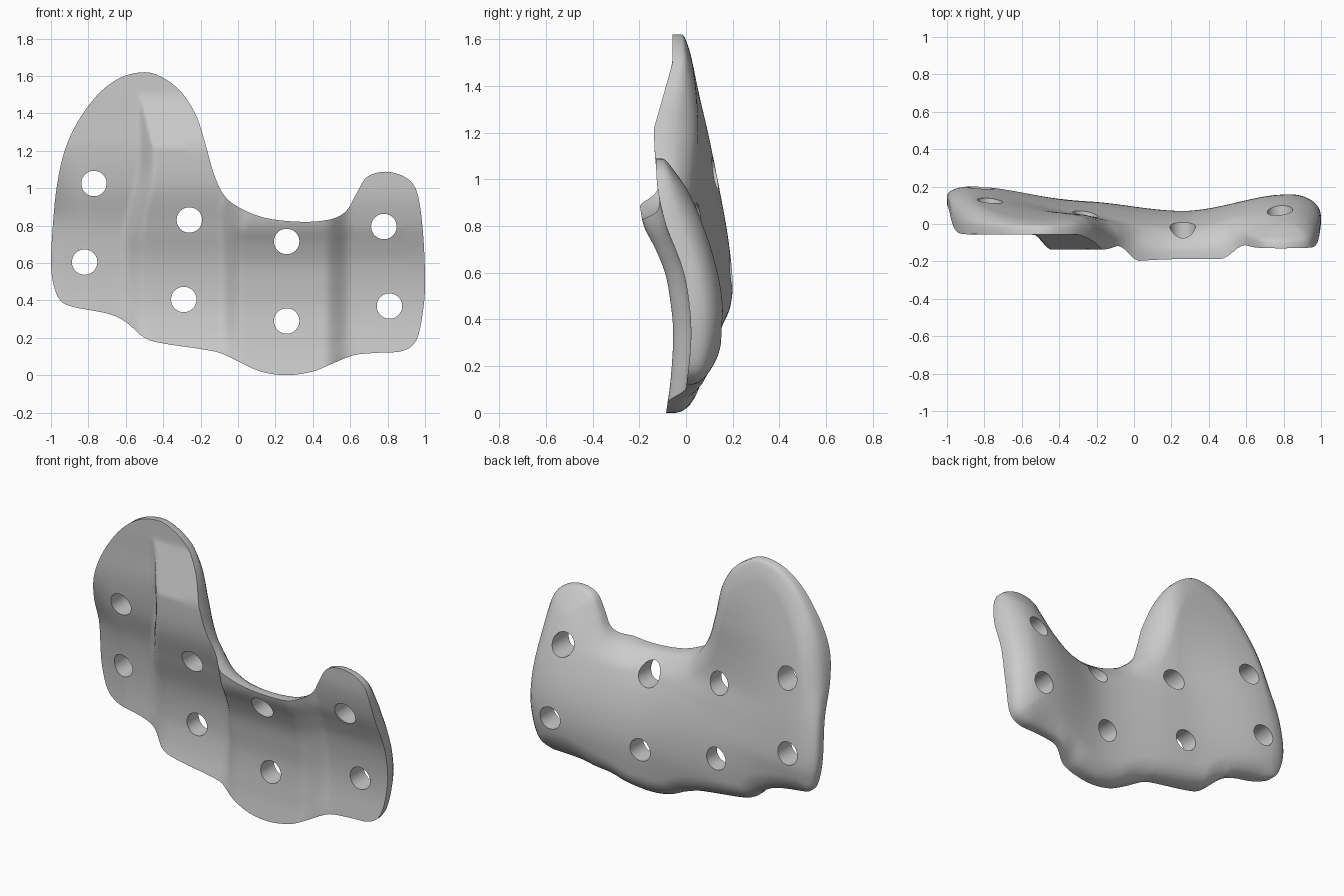
import bpy, bmesh, math
from mathutils import Vector, kdtree
from mathutils.geometry import delaunay_2d_cdt

if "Cube" in bpy.data.objects:
    bpy.data.objects.remove(bpy.data.objects["Cube"])

# Plate outline seen from the front (x, z), counter-clockwise
OUTLINE = [
    (.26, 0), (.4, .02), (.5, .06), (.62, .107), (.75, .12), (.88, .13), (.955, .19), (.99, .35),
    (1, .5), (.99, .75), (.96, .97), (.9, 1.055), (.79, 1.088), (.69, 1.06), (.635, .975), (.58, .88),
    (.5, .835), (.35, .82), (.15, .84), (0, .9), (-.08, .97), (-.13, 1.08), (-.17, 1.22),
    (-.22, 1.38), (-.3, 1.51), (-.4, 1.59), (-.5, 1.62), (-.63, 1.59), (-.75, 1.5), (-.86, 1.35),
    (-.93, 1.19), (-.97, 1), (-.99, .8), (-1, .6), (-.985, .48), (-.95, .4), (-.88, .365),
    (-.7, .33), (-.6, .285), (-.5, .2), (-.4, .17), (-.2, .14), (-.1, .12), (0, .075), (.12, .02)]
HOLES = [(-.77, 1.025), (-.82, .605), (-.26, .83), (-.29, .405),
         (.26, .715), (.26, .29), (.78, .795), (.81, .37)]
HOLE_R = .068

# Depth profiles (z, y) of the four vertical bands, left to right
FRONT = [
    [(.3, .06), (.45, .065), (.6, .058), (.8, .03), (1, -.025), (1.2, -.052), (1.4, -.055), (1.62, -.06)],
    [(.1, -.03), (.25, .005), (.4, .02), (.6, 0), (.8, -.06), (1, -.12), (1.2, -.137), (1.62, -.137)],
    [(0, -.085), (.15, -.065), (.35, -.055), (.5, -.07), (.6, -.09), (.7, -.13), (.8, -.18), (.9, -.2)],
    [(.1, 0), (.3, .02), (.45, .015), (.6, -.01), (.7, -.045), (.8, -.085), (.95, -.12), (1.09, -.13)]]
BACK = [
    [(.3, .165), (.45, .19), (.55, .2), (.75, .18), (1, .135), (1.2, .095), (1.4, .05), (1.62, .005)],
    [(.1, .09), (.3, .12), (.5, .115), (.7, .08), (.85, .05), (1, .045), (1.2, .05), (1.4, .04), (1.62, .005)],
    [(0, .03), (.1, .05), (.3, .07), (.45, .06), (.6, .025), (.715, -.02), (.83, -.08), (1, -.1)],
    [(.1, .1), (.3, .15), (.45, .157), (.6, .135), (.8, .075), (.95, .01), (1.09, -.06)]]
BACK_STEPS = [(-.87, -.2), (-.3, .26), (.26, .82)]    # gentle blends between bands


def smooth(a, b, v):
    t = min(max((v - a) / (b - a), 0), 1)
    return t * t * (3 - 2 * t)


def curve(pts, z):
    """Smooth interpolation through (z, y) points, clamped at the ends."""
    if z <= pts[0][0]:
        return pts[0][1]
    if z >= pts[-1][0]:
        return pts[-1][1]
    i = next(k for k in range(len(pts) - 1) if z <= pts[k + 1][0])
    a, b = pts[i], pts[i + 1]
    p, q = pts[max(i - 1, 0)], pts[min(i + 2, len(pts) - 1)]
    h = b[0] - a[0]
    t = (z - a[0]) / h
    m0 = (b[1] - p[1]) / (b[0] - p[0]) * h
    m1 = (q[1] - a[1]) / (q[0] - a[0]) * h
    return ((2*t**3 - 3*t*t + 1) * a[1] + (t**3 - 2*t*t + t) * m0
            + (3*t*t - 2*t**3) * b[1] + (t**3 - t*t) * m1)


def bands(profiles, steps, x, z):
    y = curve(profiles[0], z)
    for prof, (x0, x1) in zip(profiles[1:], steps):
        t = smooth(x0, x1, x)
        if t > 0:
            y += (curve(prof, z) - y) * t
    return y


def front_y(x, z):
    s = smooth(.7, 1.15, z)            # left step leans inward toward the top
    y = bands(FRONT, [(-.63 + .09*s, -.5 + .06*s), (-.1, .03), (.46, .61)], x, z)
    y += .05 * smooth(-.8, -1, x) * smooth(1.2, .8, z)   # left margin curls back
    if z > 1.15:                       # flat facet on the tall lobe
        y = max(y, min(-.057, -.142 + (z - 1.2) * .283))
    return y


def back_y(x, z, d):
    right = smooth(.55, .75, x)        # right lobe: thinner rim, broader rounding
    rim = front_y(x, z) + .04 - .01 * right
    t = min(d / (.11 + .05 * right), 1)
    return rim + (max(bands(BACK, BACK_STEPS, x, z), rim + .015) - rim) * math.sqrt(1 - (1 - t)**2)


def loop_points(pts, n):
    """Closed smooth loop through the points."""
    out, c = [], len(pts)
    for i in range(c):
        p, a, b, q = (Vector(pts[(i + k) % c]) for k in (-1, 0, 1, 2))
        for s in range(n):
            t = s / n
            out.append(.5 * (2*a + (b - p)*t + (2*p - 5*a + 4*b - q)*t*t + (3*a - p - 3*b + q)*t**3))
    return out


edge = loop_points(OUTLINE, 5)
fine = loop_points(OUTLINE, 40)
tree = kdtree.KDTree(len(fine))
for i, p in enumerate(fine):
    tree.insert((p.x, p.y, 0), i)
tree.balance()


def inside(p):
    hit, j = False, len(edge) - 1
    for i in range(len(edge)):
        a, b = edge[i], edge[j]
        if (a.y > p.y) != (b.y > p.y) and p.x < (b.x - a.x) * (p.y - a.y) / (b.y - a.y) + a.x:
            hit = not hit
        j = i
    return hit


def edge_dist(p):
    return tree.find((p.x, p.y, 0))[2]


def hole_dist(p):
    return min(math.hypot(p.x - x, p.y - z) for x, z in HOLES) - HOLE_R


# Flat layout: outline, holes, inset rings for the rounded rim, inner grid
pts = list(edge)
cons = [(i, (i + 1) % len(edge)) for i in range(len(edge))]
for hx, hz in HOLES:
    base = len(pts)
    for k in range(40):
        a = k * math.tau / 40
        pts.append(Vector((hx + HOLE_R * math.cos(a), hz + HOLE_R * math.sin(a))))
        cons.append((base + k, base + (k + 1) % 40))
for d in (.006, .018, .036, .06, .088):
    for i, p in enumerate(edge):
        t = edge[(i + 1) % len(edge)] - edge[i - 1]
        q = p + Vector((-t.y, t.x)).normalized() * d
        if edge_dist(q) > d * .95 and hole_dist(q) > .006:
            pts.append(q)
for i in range(-62, 63):
    for j in range(102):
        q = Vector((i * .016, j * .016))
        if edge_dist(q) > .1 and hole_dist(q) > .008 and inside(q):
            pts.append(q)
flat, _, tris, *_ = delaunay_2d_cdt(pts, cons, [], 0, 1e-6)

# Plate: front skin, back skin, and walls around the rim and holes
bm = bmesh.new()
dist = [edge_dist(p) for p in flat]
fv = [bm.verts.new((p.x, front_y(p.x, p.y), p.y)) for p in flat]
bv = [bm.verts.new((p.x, back_y(p.x, p.y, 0 if d < .001 else d), p.y)) for p, d in zip(flat, dist)]
count = {}
for t in tris:
    c = sum((flat[i] for i in t), Vector((0, 0))) / len(t)
    if hole_dist(c) < 0 or not inside(c):
        continue
    bm.faces.new([fv[i] for i in t])
    bm.faces.new([bv[i] for i in reversed(t)])
    for k in range(len(t)):
        a, b = t[k], t[(k + 1) % len(t)]
        count.setdefault((min(a, b), max(a, b)), []).append((a, b))
for uses in count.values():
    if len(uses) == 1:
        a, b = uses[0]
        bm.faces.new((fv[b], fv[a], bv[a], bv[b]))
bmesh.ops.delete(bm, geom=[v for v in bm.verts if not v.link_faces], context='VERTS')
bmesh.ops.recalc_face_normals(bm, faces=bm.faces)
mesh = bpy.data.meshes.new("perforated_plate")
bm.to_mesh(mesh)
bm.free()
plate = bpy.data.objects.new("perforated_plate", mesh)
bpy.context.collection.objects.link(plate)
bpy.context.view_layer.objects.active = plate
plate.select_set(True)
bpy.ops.object.shade_smooth_by_angle(angle=math.radians(40))
